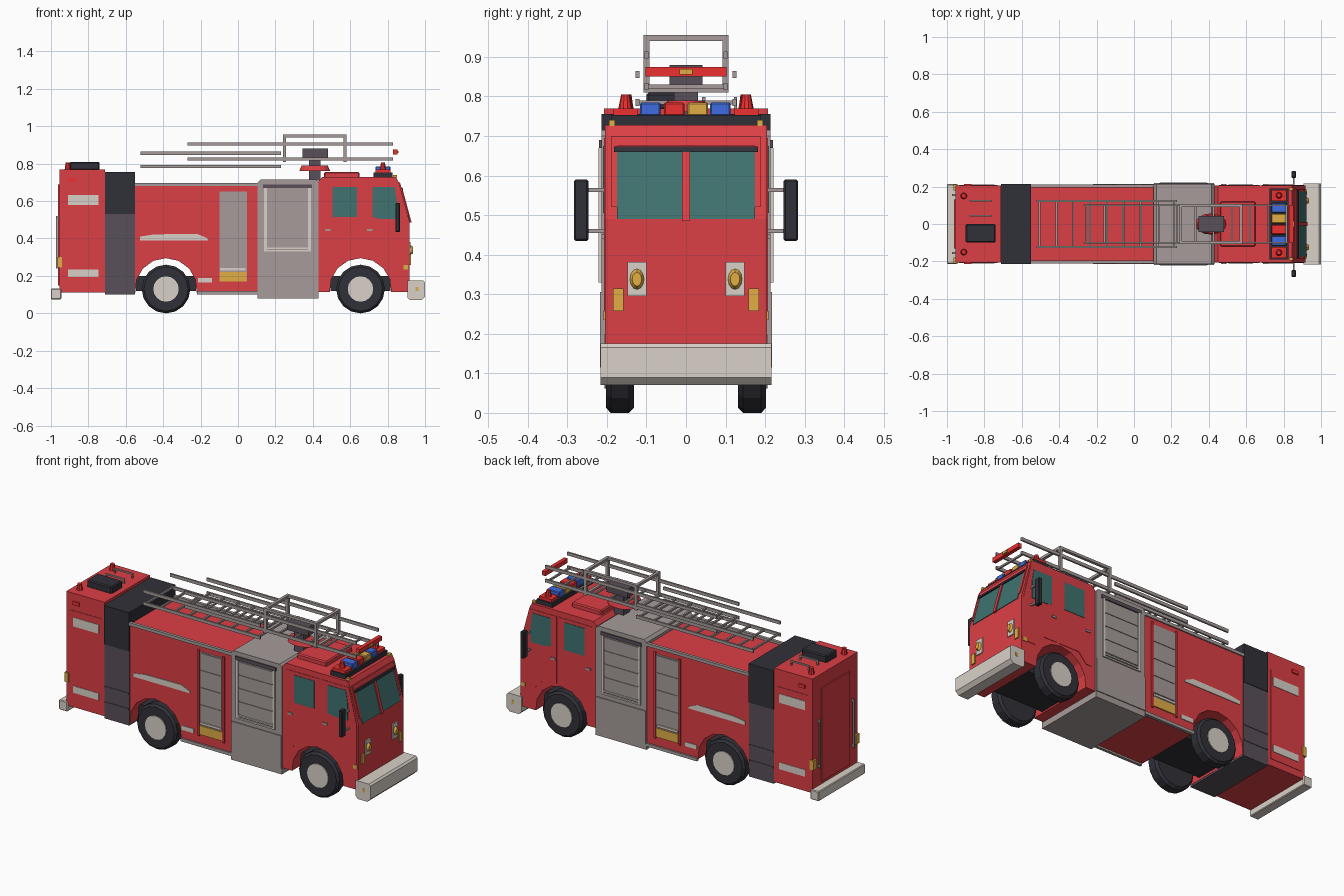
import bpy, bmesh, math
from mathutils import Matrix, Vector

if "Cube" in bpy.data.objects:
    bpy.data.objects.remove(bpy.data.objects["Cube"])

COL = {'red': (.72, .05, .06, 1), 'dark': (.03, .03, .04, 1), 'slate': (.10, .08, .10, 1),
       'grey': (.38, .33, .32, 1), 'cream': (.70, .64, .58, 1), 'glass': (.05, .17, .16, 1),
       'gold': (.75, .42, .06, 1), 'blue': (.05, .15, .75, 1), 'lamp': (.85, .03, .03, 1)}
MATS = {}


def finish(name, bm, col, mirror=False, bevel=0):
    bmesh.ops.recalc_face_normals(bm, faces=bm.faces)
    me = bpy.data.meshes.new(name)
    bm.to_mesh(me)
    bm.free()
    ob = bpy.data.objects.new(name, me)
    bpy.context.collection.objects.link(ob)
    if col not in MATS:
        MATS[col] = bpy.data.materials.new(col)
        MATS[col].diffuse_color = COL[col]
    me.materials.append(MATS[col])
    if bevel:
        m = ob.modifiers.new('Bevel', 'BEVEL')
        m.width, m.segments = bevel, 1
    if mirror:
        m = ob.modifiers.new('Mirror', 'MIRROR')
        m.use_axis = (False, True, False)
        m.use_mirror_merge = False
    return ob


def prism(name, pts, y0, y1, col, mirror=False, bevel=0):
    """Side profile in x,z extruded across y."""
    bm = bmesh.new()
    f = bm.faces.new([bm.verts.new((x, y0, z)) for x, z in pts])
    r = bmesh.ops.extrude_face_region(bm, geom=[f])
    bmesh.ops.translate(bm, vec=(0, y1 - y0, 0),
                        verts=[v for v in r['geom'] if isinstance(v, bmesh.types.BMVert)])
    return finish(name, bm, col, mirror, bevel)


def box(name, x, y, z, col, mirror=False, bevel=0):
    return prism(name, [(x[0], z[0]), (x[1], z[0]), (x[1], z[1]), (x[0], z[1])],
                 y[0], y[1], col, mirror, bevel)


def cyl(name, c, r1, r2, depth, axis, col, mirror=False, n=16, scale=(1, 1, 1), bevel=0):
    bm = bmesh.new()
    rot = Vector((0, 0, 1)).rotation_difference(Vector(axis)).to_matrix().to_4x4()
    mat = Matrix.Translation(c) @ Matrix.Diagonal((*scale, 1)) @ rot
    bmesh.ops.create_cone(bm, cap_ends=True, segments=n, radius1=r1, radius2=r2, depth=depth, matrix=mat)
    return finish(name, bm, col, mirror, bevel)


def arch(cx, z, r=.165, n=8):
    """Wheel arch notch, left to right."""
    a0 = math.asin((z - .13) / r)
    return [(cx + r * math.cos(a), .13 + r * math.sin(a))
            for a in [math.pi - a0 - (math.pi - 2 * a0) * i / n for i in range(n + 1)]]


REAR, FRONT = -.385, .655

# Main bodies
box('rear_body', (-.955, -.71), (-.207, .207), (.11, .77), 'red')
box('dark_body_upper', (-.71, -.55), (-.213, .213), (.53, .755), 'dark')
box('dark_body_lower', (-.71, -.55), (-.21, .21), (.10, .53), 'slate')
prism('main_body', [(-.552, .11)] + arch(REAR, .11) + [(.11, .11), (.11, .685), (-.552, .685)], -.205, .205, 'red')
prism('pump_body', [(.105, .08), (.43, .08), (.43, .70), (.415, .715), (.12, .715), (.105, .70)],
      -.213, .213, 'grey')
prism('cab', [(.43, .115)] + arch(FRONT, .115) +
      [(.917, .115), (.917, .49), (.86, .70), (.845, .728), (.45, .728), (.43, .705)], -.205, .205, 'red')

# Chassis and wheels
for nm, cx in (('rear', REAR), ('front', FRONT)):
    box(nm + '_chassis', (cx - .16, cx + .16), (-.135, .135), (.12, .20), 'dark')
    cyl(nm + '_tyres', (cx, .167, .13), .13, .13, .07, (0, 1, 0), 'dark', True, bevel=.012)
    cyl(nm + '_hubs', (cx, .172, .13), .072, .068, .068, (0, 1, 0), 'cream', True)

# Bumpers
prism('front_bumper', [(.905, .085), (.92, .07), (.98, .07), (1, .09), (1, .165), (.99, .175), (.905, .175)],
      -.216, .216, 'cream')
box('rear_bumper', (-1, -.945), (-.213, .213), (.075, .132), 'cream', bevel=.004)
box('bumper_lights', (.99, 1.0), (.152, .178), (.123, .146), 'gold', True)
box('bumper_side_lights', (.95, .965), (.21, .2175), (.12, .14), 'gold', True)


# Windscreen, following the sloped front
def slope(name, z0, z1, y, out, col, mirror=False):
    fx = lambda z: .917 - (z - .49) * .271
    return prism(name, [(fx(z0) - .004, z0), (fx(z0) + out, z0), (fx(z1) + out, z1), (fx(z1) - .004, z1)],
                 y[0], y[1], col, mirror)


slope('windscreen', .49, .67, (.008, .175), .004, 'glass', True)
slope('windscreen_divider', .485, .672, (-.010, .010), .010, 'red')
slope('windscreen_visor', .66, .673, (-.182, .182), .012, 'dark')
slope('windscreen_side_trim', .52, .69, (.175, .188), .006, 'red', True)
slope('windscreen_top_trim', .675, .70, (-.188, .188), .006, 'red')

# Front lamps
box('headlight_plates', (.915, .923), (.10, .148), (.295, .382), 'cream', True)
cyl('headlights', (.928, .124, .338), .019, .012, .014, (1, 0, 0), 'gold', True, 12, (1, 1, 1.45))
box('turn_signals', (.91, .924), (.158, .184), (.258, .315), 'gold', True)
box('cab_side_markers', (.885, .91), (.2, .209), (.235, .258), 'gold', True)

# Mirrors
box('mirrors', (.842, .866), (.247, .283), (.435, .59), 'dark', True, .004)
for z in (.46, .563):
    box('mirror_arm', (.85, .859), (.20, .25), (z - .005, z + .005), 'grey', True)

# Cab doors and side windows
prism('rear_cab_door', [(.455, .25), (.49, .25), (.54, .305), (.67, .305), (.67, .695), (.455, .695)],
      .2, .2075, 'red', True)
prism('front_cab_door', [(.685, .305), (.77, .305), (.83, .24), (.905, .24), (.905, .49), (.855, .695), (.685, .695)],
      .2, .2075, 'red', True)
box('rear_side_window', (.505, .635), (.2, .210), (.515, .675), 'glass', True)
prism('front_side_window', [(.72, .515), (.755, .505), (.85, .505), (.85, .60), (.838, .675), (.72, .675)],
      .2, .210, 'glass', True)
for x in (.465, .69):
    box('door_handle', (x, x + .03), (.2, .213), (.44, .452), 'grey', True)

# Pump panel shutter with frame
box('pump_shutter_header', (.135, .395), (.21, .22), (.67, .69), 'slate', True)
for x in (.14, .375):
    box('pump_shutter_post', (x, x + .014), (.21, .221), (.33, .67), 'cream', True)
for z in (.33, .345):
    box('pump_shutter_sill', (.14, .389), (.21, .221), (z, z + .008), 'cream', True)
for i in range(4):
    box('pump_shutter_slat', (.154, .375), (.21, .2165), (.362 + .077 * i, .43 + .077 * i), 'grey', True)
box('pump_lower_panel', (.107, .428), (.21, .218), (.115, .305), 'grey', True)

# Body locker shutter
box('locker_back', (-.10, .047), (.2, .207), (.17, .65), 'grey', True)
for i in range(4):
    box('locker_slat', (-.095, .043), (.2, .2105), (.25 + .1 * i, .343 + .1 * i), 'grey', True)
box('locker_step', (-.098, .045), (.2, .2115), (.17, .222), 'gold', True)
box('locker_rail', (-.095, .04), (.2, .213), (.23, .243), 'cream', True)
for x in (-.112, .047):
    box('locker_post', (x, x + .012), (.2, .213), (.16, .66), 'red', True)

# Side trim and stripes
box('roof_edge_trim', (-.55, .105), (.195, .212), (.68, .698), 'grey', True)
box('sill_trim', (-.22, .105), (.198, .214), (.10, .118), 'grey', True)
prism('side_stripe', [(-.525, .39), (-.16, .39), (-.165, .402), (-.22, .425), (-.45, .422), (-.525, .41)],
      .2, .209, 'cream', True)
box('low_stripe', (-.215, -.14), (.2, .209), (.165, .19), 'cream', True)
for z0, z1 in ((.58, .632), (.195, .235)):
    box('rear_stripe', (-.91, -.745), (.2, .212), (z0, z1), 'cream', True)
box('rear_side_panel', (-.935, -.73), (.2, .2095), (.15, .67), 'red', True)
box('rear_side_lamp', (-.91, -.87), (.2, .214), (.705, .725), 'lamp', True)
for z in (.19, .28):
    box('dark_panel_ridge', (-.708, -.552), (.2, .213), (z, z + .008), 'slate', True)

# Back face
box('back_door', (-.962, -.95), (-.13, .13), (.15, .69), 'red')
box('back_rails', (-.972, -.964), (.15, .16), (.24, .52), 'grey', True)
for z in (.25, .51):
    box('back_rail_mount', (-.97, -.95), (.15, .16), (z - .005, z + .005), 'grey', True)
box('back_lights', (-.965, -.94), (.178, .212), (.245, .30), 'gold', True)

# Rear roof equipment
box('rear_roof_unit', (-.90, -.74), (-.10, 0), (.765, .81), 'dark', bevel=.006)
cyl('rear_beacons', (-.91, .15, .785), .018, .012, .04, (0, 0, 1), 'lamp', True, 10)
for y in (.045, .125):
    box('roof_handle', (-.88, -.76), (y - .004, y + .004), (.79, .798), 'grey')
    for x in (-.88, -.768):
        box('roof_handle_post', (x, x + .008), (y - .004, y + .004), (.765, .79), 'grey')

# Cab roof hatch and light bar
box('roof_hatch', (.46, .65), (-.12, .12), (.72, .755), 'red', bevel=.006)
box('light_bar_base', (.725, .825), (-.19, .19), (.725, .753), 'dark')
for y, c in ((-.09, 'blue'), (-.03, 'lamp'), (.03, 'gold'), (.087, 'blue')):
    box('light_bar_lamp', (.735, .815), (y - .026, y + .026), (.75, .785), c, bevel=.004)
box('light_bar_ends', (.735, .815), (.123, .183), (.75, .77), 'lamp', True)
cyl('light_bar_beacons', (.775, .153, .787), .018, .011, .036, (0, 0, 1), 'lamp', True, 10)
box('roof_corner_markers', (.83, .85), (.18, .195), (.725, .74), 'gold', True)


# Roof ladders: two sections with upper and lower rails
def ladder(name, x0, x1, y, zs, n):
    for z in zs:
        box(name + '_rails', (x0, x1), (y - .005, y + .005), (z - .009, z + .009), 'grey', True)
    for i in range(n):
        x = x0 + .015 + (x1 - x0 - .03) * i / (n - 1)
        box(name + '_rung', (x - .005, x + .005), (-y, y), (zs[0] - .005, zs[0] + .005), 'grey')


ladder('lower_ladder', -.52, .23, .123, (.785, .855), 9)
ladder('upper_ladder', -.27, .83, .10, (.825, .905), 12)

# Ladder cage
for x in (.24, .563):
    box('cage_posts', (x, x + .017), (.092, .108), (.81, .955), 'grey', True)
    box('cage_crossbar', (x, x + .017), (-.092, .092), (.94, .955), 'grey')
    box('cage_lower_crossbar', (x, x + .017), (-.092, .092), (.81, .822), 'grey')
box('cage_top_rails', (.257, .563), (.092, .108), (.94, .955), 'grey', True)

# Turntable and ladder end lamp
cyl('turntable', (.41, 0, .775), .083, .07, .03, (0, 0, 1), 'red', n=16, scale=(1, .68, 1))
box('turntable_post', (.38, .44), (-.03, .03), (.71, .835), 'slate')
box('turntable_motor', (.345, .48), (-.042, .042), (.83, .88), 'slate')
box('ladder_end_bar', (.83, .852), (-.102, .102), (.85, .875), 'lamp')
box('ladder_end_lamp', (.85, .858), (-.016, .016), (.856, .869), 'gold')

for m in bpy.data.materials:
    if m.users and not m.is_grease_pencil:
        m.use_nodes = True
        m.node_tree.nodes["Principled BSDF"].inputs["Base Color"].default_value = m.diffuse_color
